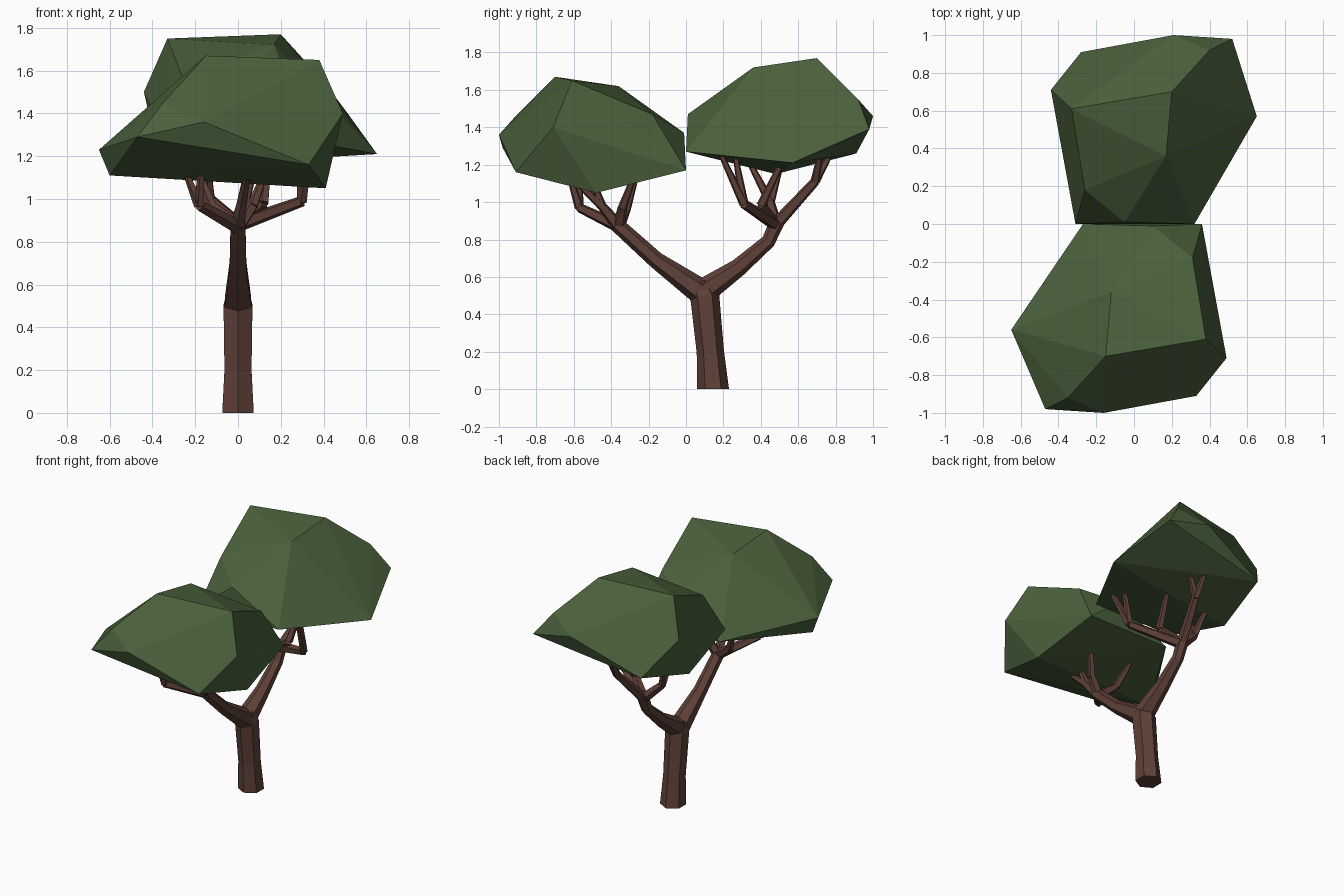
import bpy, bmesh, math
from mathutils import Vector

cube = bpy.data.objects.get("Cube")
if cube:
    bpy.data.objects.remove(cube, do_unlink=True)


def make_material(name, color):
    mat = bpy.data.materials.new(name)
    mat.use_nodes = True
    mat.diffuse_color = color
    mat.node_tree.nodes["Principled BSDF"].inputs["Base Color"].default_value = color
    return mat


LEAF = make_material("leaf green", (0.069, 0.119, 0.045, 1))
BARK = make_material("bark brown", (0.114, 0.053, 0.039, 1))


def finish(bm, name, mat):
    bmesh.ops.recalc_face_normals(bm, faces=bm.faces)
    mesh = bpy.data.meshes.new(name)
    bm.to_mesh(mesh)
    bm.free()
    mesh.materials.append(mat)
    obj = bpy.data.objects.new(name, mesh)
    bpy.context.collection.objects.link(obj)
    return obj


def limb(name, path, radii, sides=6):
    """Tapered faceted tube along a path, closed at both ends."""
    bm = bmesh.new()
    points = [Vector(p) for p in path]
    rings = []
    for i, (p, r) in enumerate(zip(points, radii)):
        tangent = points[min(i + 1, len(points) - 1)] - points[max(i - 1, 0)]
        tangent.normalize()
        if i == 0 and p.z == 0:
            tangent = Vector((0, 0, 1))
        u = (Vector((1, 0, 0)) - tangent * tangent.x).normalized()
        v = tangent.cross(u)
        angles = [math.tau * (k + 0.5) / sides for k in range(sides)]
        rings.append([bm.verts.new(p + r * (u * math.cos(a) + v * math.sin(a)))
                      for a in angles])
    for low, high in zip(rings, rings[1:]):
        for k in range(sides):
            n = (k + 1) % sides
            bm.faces.new((low[k], low[n], high[n], high[k]))
    bm.faces.new(rings[0])
    bm.faces.new(rings[-1])
    return finish(bm, name, BARK)


def canopy(name, points):
    """Faceted leaf mass wrapped around its corner points."""
    bm = bmesh.new()
    for p in points:
        bm.verts.new(p)
    hull = bmesh.ops.convex_hull(bm, input=bm.verts)
    loose = [v for v in hull["geom_interior"] if isinstance(v, bmesh.types.BMVert)]
    bmesh.ops.delete(bm, geom=loose, context="VERTS")
    return finish(bm, name, LEAF)


# Leaf masses: the front one is the back one turned half round and lowered
crown = [
    (-.33, .61, 1.75), (.20, .70, 1.77), (.17, .36, 1.72), (-.26, .18, 1.57),
    (-.44, .71, 1.50), (.40, .92, 1.55), (.21, 1, 1.46), (.52, .98, 1.39),
    (-.28, .91, 1.26), (.65, .57, 1.21), (-.36, .48, 1.15),
    (.32, 0, 1.27), (-.31, 0, 1.27), (-.05, .01, 1.47),
]
canopy("back_canopy", crown)
tip = (-.65, -.56, 1.23)
canopy("front_canopy", [(.05 - x, -y, z - .1) for x, y, z in crown] + [tip])

# Trunk and the two main boughs
limb("trunk", [(0, .145, 0), (0, .13, .2), (0, .1, .5), (0, .07, .57)],
     [.085, .073, .078, .055])
limb("front_bough", [(0, .08, .52), (0, -.16, .69), (0, -.37, .88)],
     [.07, .045, .04])
limb("back_bough", [(0, .09, .52), (0, .28, .65), (0, .44, .79), (0, .49, .9)],
     [.07, .048, .038, .04])

# Twigs: each leaves its bough, bends once, then splits into its ends
front_hub, back_hub = (0, -.36, .87), (0, .48, .88)
twigs = [
    ("front_twig", front_hub, (-.18, -.57, .97), [(-.17, -.63, 1.16), (-.25, -.57, 1.14)]),
    ("front_twig", front_hub, (-.12, -.32, .96), [(-.2, -.26, 1.16)]),
    ("front_twig", front_hub, (.02, -.45, .98), [(.04, -.5, 1.12), (.05, -.62, 1.14)]),
    ("front_twig", front_hub, (.07, -.34, .97), [(.14, -.27, 1.16)]),
    ("back_twig", back_hub, (.3, .31, .99), [(.34, .18, 1.27), (.3, .26, 1.27)]),
    ("back_twig", back_hub, (.06, .69, 1.11), [(.05, .78, 1.27), (.14, .72, 1.27)]),
    ("back_twig", back_hub, (.12, .4, .98), [(.15, .53, 1.25)]),
    ("back_twig", back_hub, (-.13, .45, 1.0), [(-.2, .52, 1.25), (-.15, .32, 1.25)]),
]
for name, hub, bend, ends in twigs:
    limb(name, [hub, bend], [.036, .026], 5)
    for end in ends:
        limb(name + "_end", [bend, end], [.026, .014], 5)
